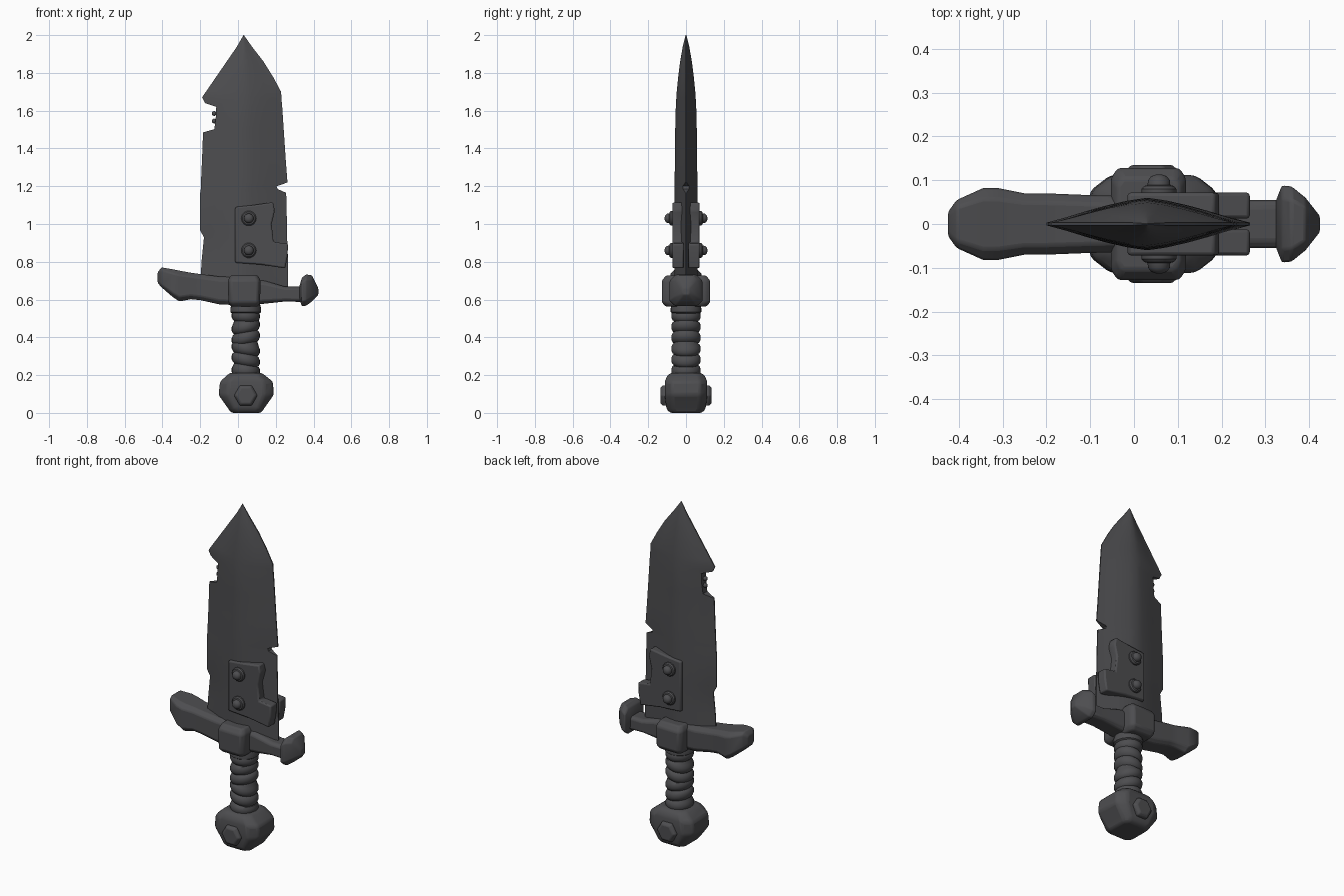
import bpy, bmesh, math
from mathutils import Vector

if "Cube" in bpy.data.objects:
    bpy.data.objects.remove(bpy.data.objects["Cube"])

steel = bpy.data.materials.new("dark_grey_metal")
steel.diffuse_color = (0.075, 0.075, 0.08, 1)
steel.use_nodes = True
steel.node_tree.nodes["Principled BSDF"].inputs["Base Color"].default_value = steel.diffuse_color


def finish(name, bm, bevel=0.0, angle=35, subdiv=0):
    """Turn a bmesh into a shaded object, with optional softened edges."""
    bmesh.ops.recalc_face_normals(bm, faces=bm.faces)
    me = bpy.data.meshes.new(name)
    bm.to_mesh(me)
    bm.free()
    me.materials.append(steel)
    ob = bpy.data.objects.new(name, me)
    bpy.context.collection.objects.link(ob)
    bpy.ops.object.select_all(action='DESELECT')
    ob.select_set(True)
    bpy.context.view_layer.objects.active = ob
    bpy.ops.object.shade_smooth_by_angle(angle=math.radians(angle))
    if bevel:
        m = ob.modifiers.new("soft_edges", 'BEVEL')
        m.width, m.segments, m.limit_method = bevel, 2, 'ANGLE'
        m.angle_limit = math.radians(25)
    return ob


def loft(name, rings, **kw):
    """Skin a list of equal-length point rings and cap both ends."""
    bm = bmesh.new()
    vs = [[bm.verts.new(p) for p in r] for r in rings]
    n = len(rings[0])
    for a, b in zip(vs, vs[1:]):
        for i in range(n):
            j = (i + 1) % n
            bm.faces.new((a[i], a[j], b[j], b[i]))
    bm.faces.new(vs[0])
    bm.faces.new(vs[-1])
    return finish(name, bm, **kw)


def octagon(hx, hy, c):
    """Rectangle with chamfered corners; c is the chamfer fraction."""
    k = 1 - c
    return [(hx, -hy * k), (hx, hy * k), (hx * k, hy), (-hx * k, hy),
            (-hx, hy * k), (-hx, -hy * k), (-hx * k, -hy), (hx * k, -hy)]


def circle(r, n):
    return [(r * math.cos(math.tau * i / n), r * math.sin(math.tau * i / n)) for i in range(n)]


# Blade: rows of height, left edge, right edge, half thickness
RIDGE = 0.03
rows = [(0.66, -0.20, 0.265, .06), (0.80, -0.193, 0.265, .06), (0.93, -0.18, 0.26, .06),
        (0.965, -0.20, 0.26, .06), (1.165, -0.20, 0.255, .06), (1.185, -0.197, 0.21, .06),
        (1.20, -0.197, 0.205, .06), (1.22, -0.196, 0.262, .06), (1.35, -0.19, 0.252, .059),
        (1.485, -0.185, 0.243, .057), (1.502, -0.125, 0.242, .057), (1.56, -0.118, 0.238, .056),
        (1.62, -0.115, 0.234, .054), (1.64, -0.175, 0.232, .053), (1.67, -0.19, 0.23, .051),
        (1.70, -0.17, 0.228, .049), (1.78, -0.115, 0.185, .041), (1.86, -0.06, 0.135, .031),
        (1.94, -0.005, 0.073, .017), (2.0, 0.029, 0.031, .002)]
rings = []
for z, xl, xr, t in rows:
    el = min(xl, -0.185) if z < 1.66 else xl
    er = max(xr, 0.255) if z < 1.3 else xr
    xs = [xl + (RIDGE - xl) * i / 5 for i in range(5)] + [RIDGE + (xr - RIDGE) * i / 5 for i in range(6)]
    half = []
    for x in xs:
        u = (x - RIDGE) / ((el if x < RIDGE else er) - RIDGE)
        half.append((x, max(0.003 if t > .01 else .001, t * (1 - min(1, abs(u)) ** 1.35))))
    rings.append([(x, -y, z) for x, y in half] + [(x, y, z) for x, y in reversed(half)])
loft("blade", rings, angle=30)

# Small burrs inside the left notch
for i, z in enumerate((1.545, 1.585)):
    bm = bmesh.new()
    bmesh.ops.create_uvsphere(bm, u_segments=10, v_segments=6, radius=0.013)
    bmesh.ops.translate(bm, verts=bm.verts, vec=(-0.126, 0, z))
    finish(f"notch_burr_{i}", bm)

# Repair plates and their rivets on both faces of the blade
plate = [(-.015, 1.09), (.08, 1.10), (.185, 1.115), (.195, 1.07), (.178, 1.0), (.188, .905),
         (.265, .895), (.262, .83), (.25, .765), (.12, .785), (-.015, .795)]
for side, s in (("front", -1), ("back", 1)):
    loft(f"{side}_plate", [[(x, s * y, z) for x, z in plate] for y in (0.012, 0.072)], bevel=0.008)
    for i, z in enumerate((0.86, 1.03)):
        prof = [(.04, .06), (.04, .08), (.034, .087), (.026, .089), (.025, .10), (.018, .109), (.007, .113)]
        loft(f"{side}_rivet_{i}", [[(.057 + a, s * y, z + b) for a, b in circle(r, 14)] for r, y in prof])

# Guard block
block = [(.562, .070, .105), (.585, .084, .128), (.70, .086, .128), (.728, .072, .105)]
loft("guard_block", [[(.033 + a, b, z) for a, b in octagon(hx, hy, .18)] for z, hx, hy in block], bevel=0.008)


def arm(name, stations, chamfer, **kw):
    """Sideways bar: x, bottom, top, half depth."""
    loft(name, [[(x, a, (lo + hi) / 2 + b) for a, b in octagon(hy, (hi - lo) / 2, chamfer)]
                for x, lo, hi, hy in stations], **kw)


# Guard arms and end knob
arm("left_guard_arm", [(0, .57, .72, .064), (-.10, .575, .722, .066), (-.20, .597, .735, .07),
                       (-.25, .602, .742, .07), (-.31, .59, .753, .082), (-.345, .613, .76, .082),
                       (-.405, .665, .77, .055), (-.425, .688, .745, .028)], .3, bevel=0.006)
arm("right_guard_arm", [(.05, .57, .71, .062), (.14, .578, .70, .06), (.25, .59, .668, .055),
                        (.35, .587, .668, .055)], .3, bevel=0.006)
arm("right_guard_knob", [(.325, .60, .67, .055), (.338, .565, .715, .088), (.36, .567, .733, .086),
                         (.392, .59, .728, .06), (.425, .625, .66, .018)], .35, bevel=0.006)

# Grip: tilted wrapped coils with grooves between them
GRIP_X = 0.041
coil, rings, N = 0.058, [], 24
for k in range(6):
    for f, r in ((0, .064), (.12, .072), (.35, .078), (.65, .078), (.88, .072)):
        tilt = 0.16 * (-1) ** (k // 3) if 0 < k < 5 else 0.03
        rings.append([(GRIP_X + a * .96, b, .195 + coil * (k + f) - tilt * a) for a, b in circle(r, N)])
loft("wrapped_grip", rings, angle=40)
collar = [(.525, .070), (.533, .081), (.555, .081), (.58, .074)]
loft("grip_collar", [[(GRIP_X + a, b, z) for a, b in circle(r, N)] for z, r in collar])

# Pommel: faceted block, height, centre x, half width, half depth
pommel = [(0.0, .044, .080, .085), (.022, .043, .094, .104), (.095, .043, .146, .112),
          (.165, .045, .140, .112), (.195, .042, .105, .10), (.212, .042, .085, .082)]
loft("pommel", [[(cx + a, b, z) for a, b in octagon(hx, hy, .33)] for z, cx, hx, hy in pommel], bevel=0.012)

# Hexagonal studs on both pommel faces
for side, s in (("front", -1), ("back", 1)):
    prof = [(.062, .09), (.062, .122), (.048, .135)]
    loft(f"{side}_pommel_stud", [[(.041 + a, s * y, .092 + b) for a, b in circle(r, 6)] for r, y in prof],
         bevel=0.005)
